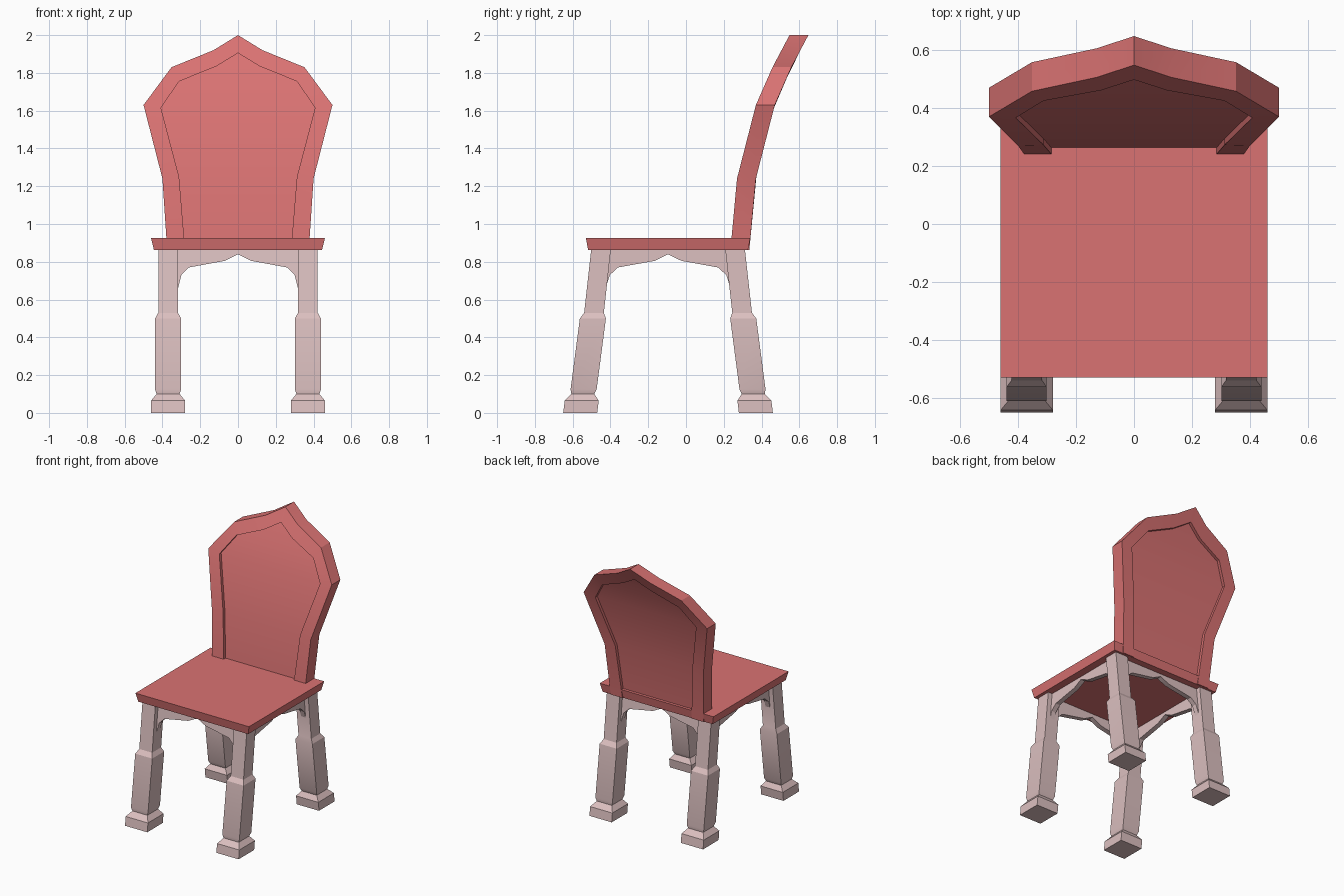
import bpy, bmesh
from math import radians

cube = bpy.data.objects.get("Cube")
if cube:
    bpy.data.objects.remove(cube)


def material(name, color):
    m = bpy.data.materials.new(name)
    m.use_nodes = True
    m.diffuse_color = (*color, 1)
    m.node_tree.nodes["Principled BSDF"].inputs["Base Color"].default_value = (*color, 1)
    return m


RED = material("soft red", (0.70, 0.17, 0.17))
PALE = material("pale pink wood", (0.72, 0.53, 0.53))


def build(name, verts, faces, mat):
    mesh = bpy.data.meshes.new(name)
    mesh.from_pydata(verts, [], faces)
    bm = bmesh.new()
    bm.from_mesh(mesh)
    bmesh.ops.recalc_face_normals(bm, faces=bm.faces)
    bm.to_mesh(mesh)
    bm.free()
    mesh.materials.append(mat)
    ob = bpy.data.objects.new(name, mesh)
    bpy.context.collection.objects.link(ob)
    bpy.ops.object.select_all(action='DESELECT')
    ob.select_set(True)
    bpy.context.view_layer.objects.active = ob
    bpy.ops.object.shade_smooth_by_angle(angle=radians(28))
    return ob


def loft(name, rings, mat):
    """Skin a stack of four-sided rings and cap both ends."""
    n = len(rings)
    faces = [(0, 1, 2, 3), tuple(4 * (n - 1) + k for k in range(4))]
    for i in range(n - 1):
        for k in range(4):
            a, b = 4 * i + k, 4 * i + (k + 1) % 4
            faces.append((a, b, b + 4, a + 4))
    return build(name, [v for r in rings for v in r], faces, mat)


def rect(cx, cy, z, hx, hy):
    return [(cx + sx * hx, cy + sy * hy, z) for sx, sy in ((-1, -1), (1, -1), (1, 1), (-1, 1))]


# Seat board, slightly narrower underneath
loft("seat", [rect(0, -0.095, 0.862, 0.445, 0.423), rect(0, -0.095, 0.925, 0.46, 0.435)], RED)

# Legs: (z, half width, outward lean), the same profile in all four corners
MID_Y = -0.095
LEG = [(0, 0.09, 0.465), (0.065, 0.09, 0.457), (0.1, 0.061, 0.451), (0.125, 0.069, 0.447),
       (0.5, 0.069, 0.398), (0.53, 0.052, 0.392), (0.865, 0.052, 0.355)]
for depth, sy in (("front", -1), ("back", 1)):
    for side, sx in (("left", 1), ("right", -1)):
        loft(f"{depth}_{side}_leg",
             [rect(sx * 0.37, MID_Y + sy * lean, z, w, w) for z, w, lean in LEG], PALE)


# Aprons with a scalloped lower edge, tilted with the legs
def apron(name, half, place):
    verts, faces = [], []
    edge = [(half + 0.02, 0.65), (half, 0.65), (half - 0.02, 0.73), (half - 0.06, 0.77),
            (0.07, 0.805), (0, 0.84)]
    edge += [(-u, z) for u, z in edge[-2::-1]]
    rings = []
    for u, z in edge:
        rings.append([place(u, -0.018, z), place(u, 0.018, z),
                      place(u, 0.018, 0.865), place(u, -0.018, 0.865)])
    loft(name, rings, PALE)


def lean(z):
    return 0.355 + (0.865 - z) * 0.11


for name, s in (("front", -1), ("back", 1)):
    apron(name + "_apron", 0.32, lambda u, t, z: (u, MID_Y + s * lean(z) + t, z))
for name, s in (("left", 1), ("right", -1)):
    # The ends follow the splay of the legs
    apron(name + "_apron", 0.32,
          lambda u, t, z: (s * 0.37 + t, MID_Y + u * (1 + (0.865 - z) * 0.2), z))

# Backrest outlines, from the seat up to the central peak
OUTER = [(0.375, 0.863), (0.40, 1.24), (0.50, 1.63), (0.352, 1.83), (0.13, 1.92), (0, 2.0)]
INNER = [(0.28, 0.863), (0.312, 1.25), (0.408, 1.615), (0.312, 1.755), (0.115, 1.835), (0, 1.905)]
CURVE = [(0.86, 0.235), (1.24, 0.27), (1.63, 0.37), (1.83, 0.458), (2.0, 0.548)]


def back_y(z):
    for (z0, y0), (z1, y1) in zip(CURVE, CURVE[1:]):
        if z <= z1:
            break
    return y0 + (y1 - y0) * (z - z0) / (z1 - z0)


def both_sides(half):
    return half + [(-x, z) for x, z in half[-2::-1]]


def point(p, offset):
    return (p[0], back_y(p[1]) + offset, p[1])


# Frame: a four-sided section swept along the outline
loft("back_frame", [[point(o, 0), point(i, 0), point(i, 0.1), point(o, 0.1)]
                    for o, i in zip(both_sides(OUTER), both_sides(INNER))], RED)

# Panel: curved slab recessed inside the frame
rings = []
for x, z in INNER:
    x = max(x + 0.002, 0.002)
    rings.append([point((-x, z), 0.022), point((x, z), 0.022),
                  point((x, z), 0.078), point((-x, z), 0.078)])
loft("back_panel", rings, RED)
